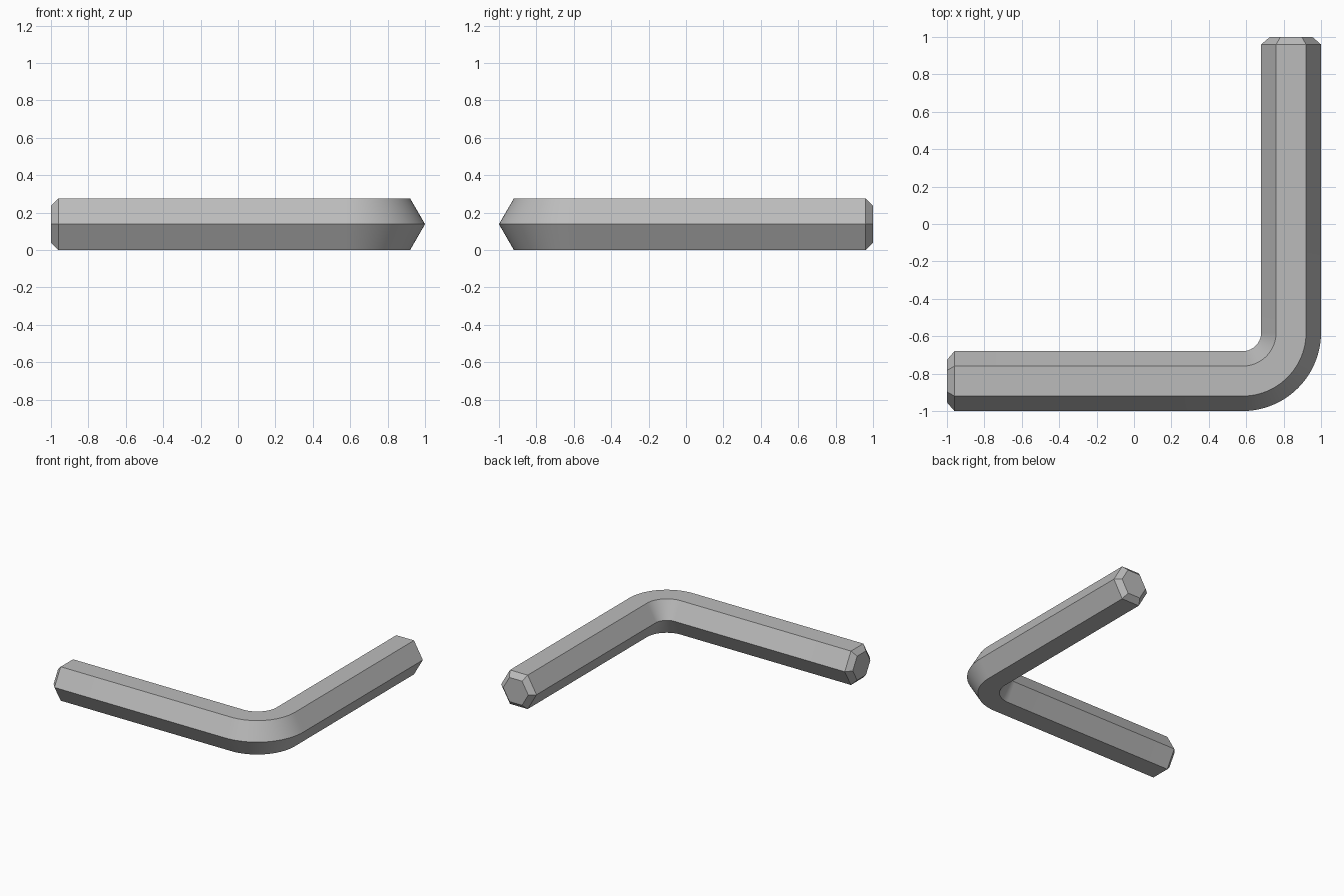
import bpy, bmesh
from math import sin, cos, pi, radians
from mathutils import Vector

cube = bpy.data.objects.get("Cube")
if cube:
    bpy.data.objects.remove(cube, do_unlink=True)

RADIUS = 0.16                     # hexagon corner radius
HEIGHT = RADIUS * cos(pi / 6)     # hexagon flat distance, also the axis height
BEND = 0.26                       # bend radius of the axis
CENTRE = 1 - RADIUS - BEND        # bend centre at (CENTRE, -CENTRE)
CHAMFER = 0.04
TIP = (HEIGHT - CHAMFER) / HEIGHT
STEPS = 24

steel = bpy.data.materials.new("grey steel")
steel.use_nodes = True
colour = (0.5, 0.5, 0.5, 1)
steel.diffuse_color = colour
steel.node_tree.nodes["Principled BSDF"].inputs["Base Color"].default_value = colour

# Axis stations: x, y, outward direction angle, section scale
axis = CENTRE + BEND
stations = [(-1, -axis, -pi / 2, TIP), (-1 + CHAMFER, -axis, -pi / 2, 1)]
for i in range(STEPS + 1):
    a = -pi / 2 + pi / 2 * i / STEPS
    stations.append((CENTRE + BEND * cos(a), -CENTRE + BEND * sin(a), a, 1))
stations += [(axis, 1 - CHAMFER, 0, 1), (axis, 1, 0, TIP)]

# Sweep the hexagon along the axis and cap both ends
bm = bmesh.new()
rings = []
for x, y, a, s in stations:
    ring = []
    for k in range(6):
        t = k * pi / 3
        out = RADIUS * s * cos(t)
        ring.append(bm.verts.new(Vector((x + out * cos(a), y + out * sin(a),
                                         HEIGHT + RADIUS * s * sin(t)))))
    rings.append(ring)
for r0, r1 in zip(rings, rings[1:]):
    for k in range(6):
        n = (k + 1) % 6
        bm.faces.new((r0[k], r0[n], r1[n], r1[k]))
bm.faces.new(rings[0])
bm.faces.new(rings[-1])
bmesh.ops.recalc_face_normals(bm, faces=bm.faces)

mesh = bpy.data.meshes.new("hex_key")
bm.to_mesh(mesh)
bm.free()
mesh.materials.append(steel)
key = bpy.data.objects.new("hex_key", mesh)
bpy.context.collection.objects.link(key)

# Smooth bend, crisp hexagon edges
bpy.ops.object.select_all(action='DESELECT')
key.select_set(True)
bpy.context.view_layer.objects.active = key
bpy.ops.object.shade_smooth_by_angle(angle=radians(30))
